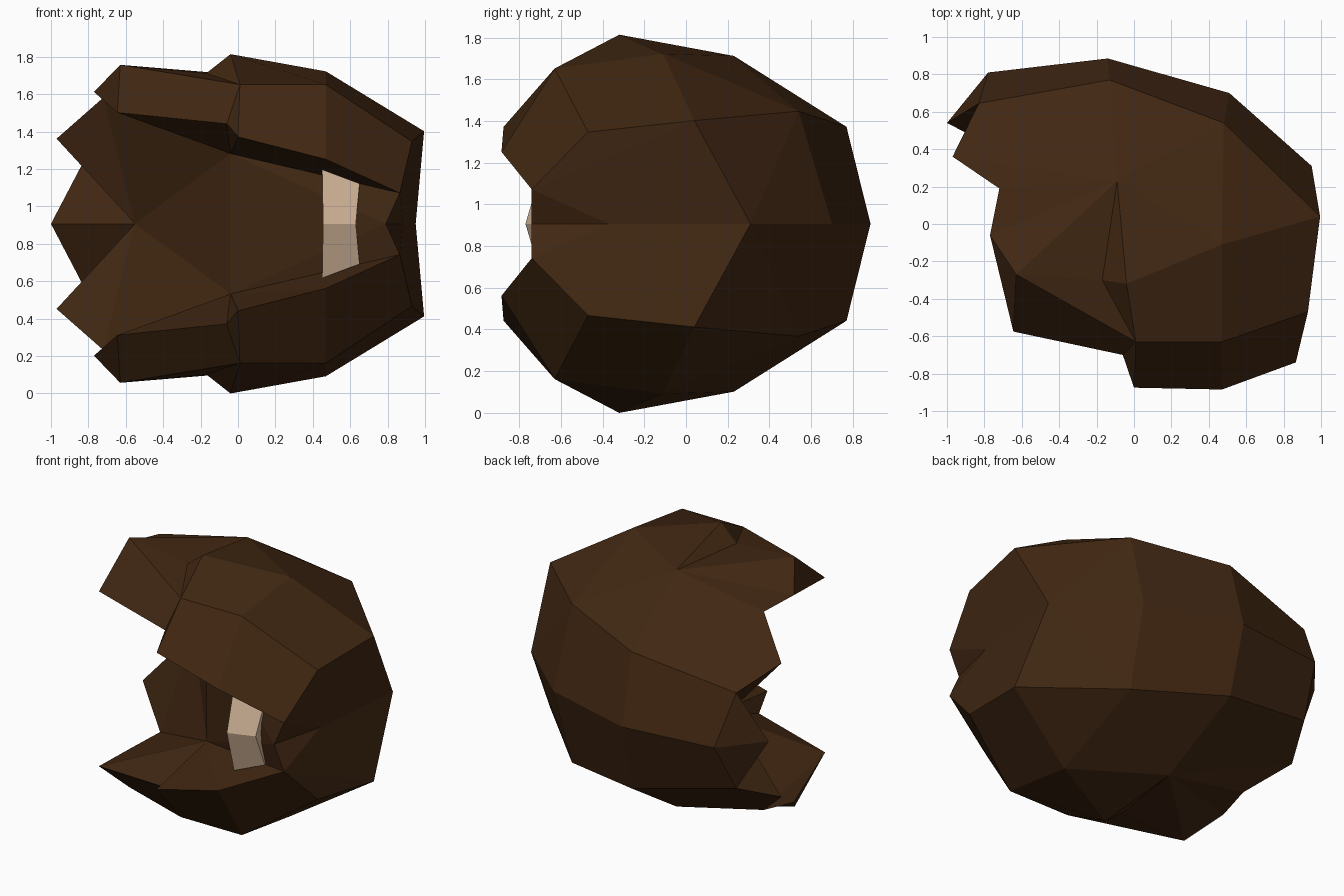
import bpy, bmesh

cube = bpy.data.objects.get("Cube")
if cube:
    bpy.data.objects.remove(cube, do_unlink=True)

MID = 0.907  # height of the mirror plane


def material(name, rgb):
    mat = bpy.data.materials.new(name)
    mat.use_nodes = True
    mat.diffuse_color = (*rgb, 1)
    shader = mat.node_tree.nodes["Principled BSDF"]
    shader.inputs["Base Color"].default_value = (*rgb, 1)
    shader.inputs["Roughness"].default_value = 0.9
    return mat


def fan(centre, rim):
    """Triangles from one corner to each edge of a rim."""
    rim = rim.split()
    return [(centre, a, b) for a, b in zip(rim, rim[1:])]


def strip(first, second):
    """Panels between two rows; a shared corner closes a row to a point."""
    rows = list(zip(first.split(), second.split()))
    return [tuple(dict.fromkeys((a, b, d, c))) for (a, c), (b, d) in zip(rows, rows[1:])]


def mirrored_part(name, points, panels, mat):
    """Build the upper half from named points, then mirror and weld it."""
    bm = bmesh.new()
    for side in (1, -1):
        verts = {k: bm.verts.new((x, y, z * side)) for k, (x, y, z) in points.items()}
        for panel in panels:
            bm.faces.new([verts[k] for k in panel])
    bmesh.ops.remove_doubles(bm, verts=bm.verts, dist=0.0005)
    bmesh.ops.recalc_face_normals(bm, faces=bm.faces)
    mesh = bpy.data.meshes.new(name)
    bm.to_mesh(mesh)
    bm.free()
    mesh.materials.append(mat)
    obj = bpy.data.objects.new(name, mesh)
    obj.location.z = MID
    bpy.context.collection.objects.link(obj)


brown = material("dark brown", (0.052, 0.020, 0.006))
skin = material("pale skin", (0.68, 0.49, 0.34))

# Corner points of one half of the hair, heights from the mirror plane
hair = dict(
    # crown and front fringe
    peak=(-.04, -.32, .907), top=(.47, -.11, .815), temple=(.47, -.63, .745),
    corner=(.01, -.63, .745), brim_in=(0, -.875, .465), brim_mid=(.47, -.885, .345),
    brim_tip=(.865, -.74, .165), front_bulge=(.93, -.47, .44), side_bulge=(.995, .04, .495),
    apex=(.95, .31, 0), groove_end=(.88, -.37, 0), groove_base=(.79, -.74, 0),
    # rear
    rear=(.48, .54, .54), rear_mid=(.51, .7, 0), back=(-.13, .77, .465),
    back_mid=(-.14, .885, 0), dent=(-.09, .23, .805), step=(-.17, -.3, .805),
    # ragged lower edge and side lock
    nape_mid=(-.78, .81, 0), tail=(-1, .54, 0), notch=(-.83, .645, .325),
    spike=(-.97, .36, .455), gap=(-.72, .19, .675), barb=(-.77, -.06, .705),
    lock_top=(-.63, -.27, .85), lock_tip=(-.645, -.575, .595), lock_in=(-.06, -.7, .535),
    # inner wall
    pillar=(-.04, -.28, .375), sill=(-.04, -.28, 0), deep=(-.55, .31, 0),
)

# Crown sweeping forward into the fringe
crown = strip("peak top side_bulge", "corner temple front_bulge")
crown += strip("corner temple front_bulge", "brim_in brim_mid brim_tip")
crown += fan("side_bulge", "top rear apex groove_end brim_tip front_bulge")
crown += fan("brim_tip", "groove_end groove_base")

# Upper side around the dent, and the back down to the nape
back = fan("dent", "peak top rear back notch spike gap barb lock_top step peak")
back += strip("apex rear back notch tail", "apex rear_mid back_mid nape_mid tail")

# Hanging side lock
lock = fan("corner", "peak step lock_top")
lock += strip("lock_top corner brim_in", "lock_tip lock_in brim_in")
lock += fan("barb", "lock_top lock_tip gap")

# Recessed wall inside the opening
inside = fan("pillar", "brim_tip brim_mid brim_in lock_in lock_tip gap deep sill groove_base brim_tip")
inside += fan("deep", "gap spike notch tail")

mirrored_part("hair", hair, crown + back + lock + inside, brown)

# Faceted skin patch set into the inner wall
patch = dict(
    crest=(.455, -.77, 0), end=(.63, -.71, 0), edge=(.45, -.685, .29), end_edge=(.65, -.64, .215),
    crest_in=(.455, -.5, 0), end_in=(.63, -.6, 0), edge_in=(.45, -.5, .29), end_edge_in=(.65, -.6, .215),
)
patch_panels = fan("edge", "crest end end_edge")
patch_panels += strip("end end_in crest_in crest", "end_edge end_edge_in edge_in edge")
patch_panels += strip("edge end_edge", "edge_in end_edge_in")
mirrored_part("skin_patch", patch, patch_panels, skin)
